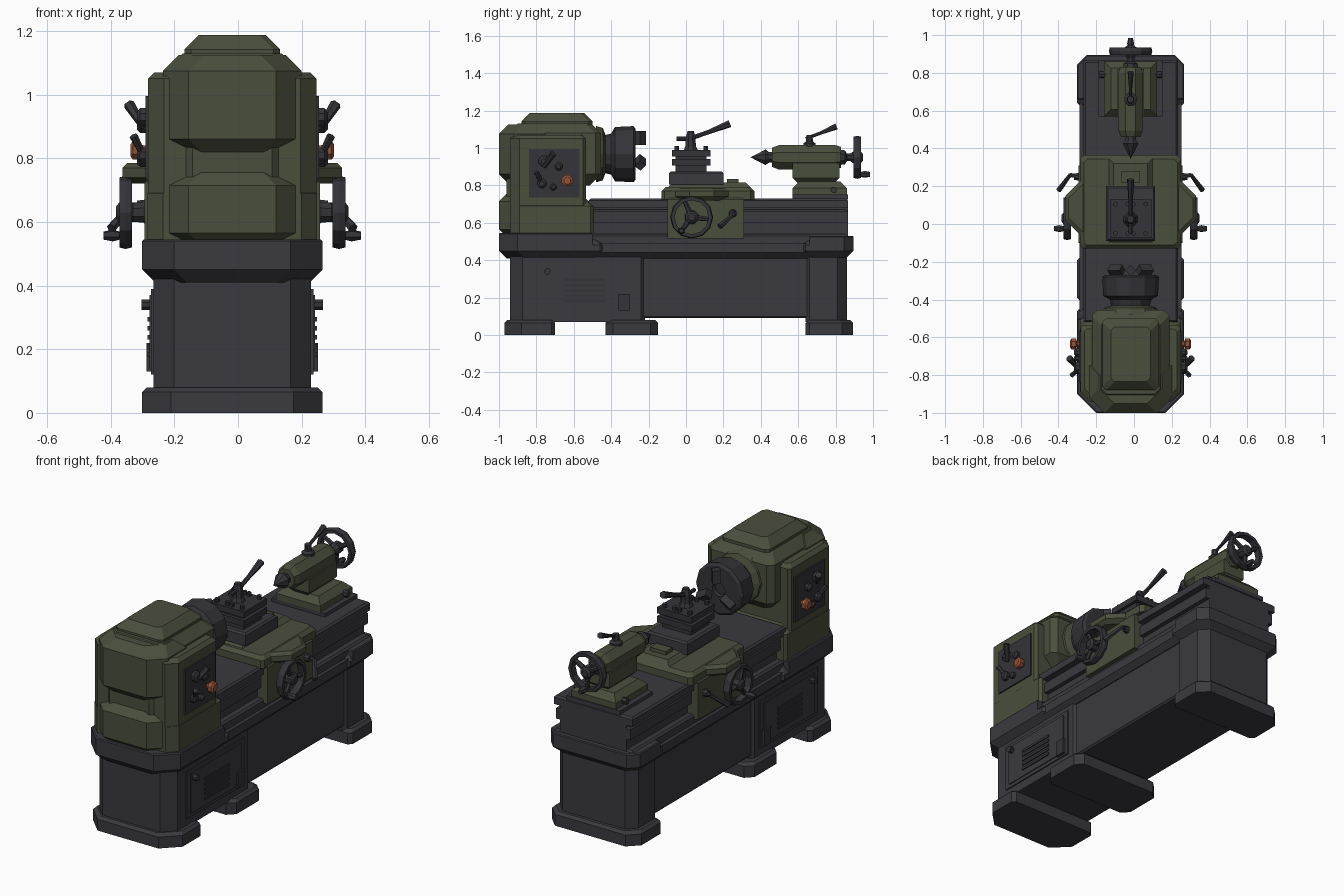
import bpy, bmesh
from math import sin, cos, pi
from mathutils import Vector

cube = bpy.data.objects.get("Cube")
if cube:
    bpy.data.objects.remove(cube, do_unlink=True)

CENTRE_X = -.018   # symmetry plane; all x values below are measured from it
SIDEWAYS, BACKWARD, UPWARD = Vector((1, 0, 0)), Vector((0, 1, 0)), Vector((0, 0, 1))


def material(name, red, green, blue):
    mat = bpy.data.materials.new(name)
    mat.use_nodes = True
    colour = (red, green, blue, 1)
    mat.diffuse_color = colour
    mat.node_tree.nodes["Principled BSDF"].inputs["Base Color"].default_value = colour
    return mat


GREY = material("dark grey paint", .042, .041, .05)
GREEN = material("olive green paint", .068, .077, .045)
STEEL = material("dark steel", .034, .034, .041)
RED = material("orange red knob", .3, .085, .04)


def skin(bm, rings, closed=False):
    """Join equal rings of points into a tube, capped unless closed."""
    rows = [[bm.verts.new(point) for point in ring] for ring in rings]
    count = len(rows[0])
    pairs = list(zip(rows, rows[1:]))
    if closed:
        pairs.append((rows[-1], rows[0]))
    else:
        bm.faces.new(rows[0])
        bm.faces.new(rows[-1])
    for low, high in pairs:
        for i in range(count):
            j = (i + 1) % count
            bm.faces.new((low[i], low[j], high[j], high[i]))


def finish(name, bm, mat, mirror=False):
    bmesh.ops.remove_doubles(bm, verts=bm.verts, dist=.0002)
    bmesh.ops.recalc_face_normals(bm, faces=bm.faces)
    mesh = bpy.data.meshes.new(name)
    bm.to_mesh(mesh)
    bm.free()
    mesh.materials.append(mat)
    part = bpy.data.objects.new(name, mesh)
    part.location.x = CENTRE_X
    bpy.context.collection.objects.link(part)
    if mirror:
        part.modifiers.new("both sides", "MIRROR")


def slab(name, mat, half, front, back, bottom, top,
         bevel_top=0, bevel_bottom=0, cut_front=0, cut_back=0):
    """Symmetric block with cut upright corners and bevelled rims."""
    rings = []
    for z, inset in ((bottom, bevel_bottom), (bottom + bevel_bottom, 0),
                     (top - bevel_top, 0), (top, bevel_top)):
        h, near, far = half - inset, front + inset, back - inset
        side = [(h - cut_front, near), (h, near + cut_front),
                (h, far - cut_back), (h - cut_back, far)]
        rings.append([(x, y, z) for x, y in side] + [(-x, y, z) for x, y in reversed(side)])
    bm = bmesh.new()
    skin(bm, rings)
    finish(name, bm, mat)


def add_turned(bm, origin, axis, profile, sides=8, closed=False):
    """Turn (distance along axis, radius) points around an axis."""
    axis = axis.normalized()
    across = axis.orthogonal().normalized()
    other = axis.cross(across)
    angles = [2 * pi * (i + .5) / sides for i in range(sides)]
    skin(bm, [[Vector(origin) + axis * along + radius * (across * cos(a) + other * sin(a))
               for a in angles] for along, radius in profile], closed)


def turned(name, mat, origin, axis, profile, sides=8, mirror=False):
    bm = bmesh.new()
    add_turned(bm, origin, axis, profile, sides)
    finish(name, bm, mat, mirror)


def add_rod(bm, start, end, thick, tip, sides=6):
    step = Vector(end) - Vector(start)
    add_turned(bm, start, step, [(0, thick), (step.length, tip)], sides)


def lever(name, points, thick, tip, mirror=False):
    """Bent lever whose last stretch swells into a grip."""
    bm = bmesh.new()
    for start, end in zip(points, points[1:]):
        add_rod(bm, start, end, thick, tip if end == points[-1] else thick)
    finish(name, bm, STEEL, mirror)


def handwheel(name, origin, axis, radius, grip, mirror=False):
    """Rim, hub, three spokes and a crank grip at the given angle."""
    origin = Vector(origin)
    inner, edge, wide = radius - .024, radius - .005, .02
    bm = bmesh.new()
    add_turned(bm, origin, axis, [(-wide, inner), (-wide, edge), (0, radius),
                                  (wide, edge), (wide, inner)], 12, closed=True)
    add_turned(bm, origin, axis, [(-.04, .02), (-wide, .034), (wide, .034), (.03, .02)])
    for k in range(3):
        angle = grip + 2 * pi * k / 3
        spoke = (UPWARD * cos(angle) + axis.cross(UPWARD) * sin(angle)) * inner
        add_rod(bm, origin, origin + spoke, .016, .012)
        if k == 0:
            add_turned(bm, origin + spoke, axis, [(0, .008), (.04, .019), (.07, .013)], 6)
    finish(name, bm, STEEL, mirror)


# Feet, cabinets and belly
slab("front_foot", GREY, half=.283, front=-.97, back=-.7, bottom=0, top=.08,
     bevel_top=.015, cut_front=.09, cut_back=.02)
slab("middle_foot", GREY, half=.283, front=-.43, back=-.15, bottom=0, top=.08,
     bevel_top=.015, cut_front=.04, cut_back=.04)
slab("rear_foot", GREY, half=.283, front=.64, back=.893, bottom=0, top=.08,
     bevel_top=.015, cut_front=.02, cut_back=.06)
slab("head_cabinet", GREY, half=.248, front=-.94, back=-.22, bottom=.07, top=.43,
     cut_front=.065, cut_back=.02)
slab("tail_cabinet", GREY, half=.248, front=.64, back=.86, bottom=.07, top=.43,
     cut_front=.02, cut_back=.05)
slab("belly_panel", GREY, half=.235, front=-.25, back=.66, bottom=.09, top=.44, bevel_bottom=.01)

# Chip tray with raised ends
slab("tray_middle", GREY, half=.27, front=-.6, back=.75, bottom=.41, top=.49, bevel_bottom=.03)
slab("tray_head", GREY, half=.283, front=-1, back=-.5, bottom=.41, top=.545,
     bevel_bottom=.04, bevel_top=.005, cut_front=.1)
slab("tray_head_ramp", GREY, half=.283, front=-.7, back=-.44, bottom=.41, top=.54,
     bevel_bottom=.04, bevel_top=.06, cut_back=.02)
slab("tray_tail", GREY, half=.283, front=.66, back=.895, bottom=.41, top=.53,
     bevel_bottom=.04, bevel_top=.005, cut_back=.05)
slab("tray_tail_ramp", GREY, half=.283, front=.62, back=.8, bottom=.41, top=.53,
     bevel_bottom=.04, bevel_top=.05, cut_front=.02)

# Cabinet doors on both sides: frame, panel, louvres, latch, hinge knob
slab("door_frame", GREY, half=.255, front=-.8, back=-.28, bottom=.12, top=.39)
slab("door_panel", GREY, half=.26, front=-.77, back=-.31, bottom=.14, top=.37)
for i in range(5):
    z = .175 + i * .028
    slab("door_louvre", STEEL, half=.266, front=-.65, back=-.43, bottom=z, top=z + .014)
slab("door_latch", STEEL, half=.27, front=-.36, back=-.3, bottom=.13, top=.22)
turned("door_knob", STEEL, (.25, -.74, .34), SIDEWAYS, [(0, .018), (.035, .018)], mirror=True)

# Bed: stacked slideway ledges
for name, half, bottom, top in (("bed_base", .25, .47, .54), ("bed_web", .21, .5, .7),
                                ("bed_ledge", .235, .6, .67), ("bed_slideway", .25, .68, .73)):
    slab(name, GREY, half, -.52, .865, bottom, top, bevel_top=.01)

# Headstock casing, waisted end cover and lid
slab("headstock_body", GREEN, half=.265, front=-.94, back=-.535, bottom=.54, top=1.07,
     bevel_top=.02, cut_front=.05, cut_back=.015)
slab("headstock_skirt", GREEN, half=.267, front=-.94, back=-.495, bottom=.54, top=.73,
     bevel_top=.04, cut_front=.05, cut_back=.015)
slab("end_cover_lower", GREEN, half=.218, front=-1, back=-.8, bottom=.545, top=.76,
     bevel_bottom=.02, bevel_top=.045, cut_front=.08)
slab("end_cover_waist", GREEN, half=.185, front=-.96, back=-.8, bottom=.7, top=.9, cut_front=.06)
slab("end_cover_upper", GREEN, half=.218, front=-1, back=-.75, bottom=.82, top=1.125,
     bevel_bottom=.04, bevel_top=.05, cut_front=.08)
slab("headstock_core", GREEN, half=.205, front=-.95, back=-.455, bottom=.8, top=1.13,
     bevel_bottom=.06, bevel_top=.05, cut_front=.03, cut_back=.03)
slab("headstock_lid", GREEN, half=.15, front=-.88, back=-.5, bottom=1.1, top=1.187,
     bevel_top=.045, cut_front=.02, cut_back=.02)

# Control panels with dials, levers and red knob
slab("control_panel", STEEL, half=.273, front=-.84, back=-.57, bottom=.735, top=.995)
for y, z, radius in ((-.76, .93, .03), (-.77, .81, .026), (-.68, .9, .022), (-.71, .79, .018)):
    turned("panel_dial", STEEL, (.26, y, z), SIDEWAYS,
           [(0, radius), (.03, radius), (.04, radius / 2)], mirror=True)
lever("speed_lever", [(.28, -.76, .9), (.325, -.71, .97)], .012, .018, mirror=True)
lever("feed_selector", [(.28, -.77, .81), (.31, -.8, .87)], .01, .014, mirror=True)
turned("red_knob", RED, (.27, -.635, .825), SIDEWAYS,
       [(0, .016), (.015, .018), (.02, .032), (.042, .032), (.05, .02)], mirror=True)

# Spindle nose and three-jaw chuck
SPINDLE_Z = .967
turned("spindle_nose", GREEN, (0, -.48, SPINDLE_Z), BACKWARD, [(0, .15), (.035, .14), (.05, .1)], 12)
turned("chuck", STEEL, (0, -.44, SPINDLE_Z), BACKWARD,
       [(0, .1), (.04, .11), (.06, .145), (.16, .15), (.17, .135), (.17, .04), (.15, .035)], 12)
bm = bmesh.new()
for k in range(3):
    angle = pi / 2 + 2 * pi * k / 3
    ray = SIDEWAYS * cos(angle) + UPWARD * sin(angle)
    face_centre = Vector((0, -.245, SPINDLE_Z))
    add_rod(bm, face_centre + ray * .05, face_centre + ray * .125, .03, .03, sides=4)
finish("chuck_jaws", bm, STEEL)

# Carriage: saddle with side wings, aprons, wheels and levers
slab("saddle", GREEN, half=.268, front=-.13, back=.365, bottom=.725, top=.79,
     bevel_top=.02, cut_front=.015, cut_back=.02)
slab("saddle_wing", GREEN, half=.345, front=-.06, back=.23, bottom=.72, top=.785,
     bevel_top=.015, bevel_bottom=.02, cut_front=.08, cut_back=.08)
slab("apron", GREEN, half=.275, front=-.1, back=.31, bottom=.515, top=.77, bevel_top=.045)
slab("saddle_riser", GREEN, half=.12, front=-.1, back=.35, bottom=.77, top=.815, bevel_top=.03)
slab("cross_slide_stop", GREEN, half=.05, front=.22, back=.28, bottom=.8, top=.835)
turned("wheel_axle", STEEL, (.26, .03, .63), SIDEWAYS, [(0, .05), (.02, .035), (.07, .03)], mirror=True)
handwheel("carriage_wheel", (.335, .03, .63), SIDEWAYS, radius=.115, grip=2.5, mirror=True)
turned("lever_boss", STEEL, (.26, .25, .65), SIDEWAYS, [(0, .024), (.04, .018)], mirror=True)
lever("feed_lever", [(.27, .25, .65), (.32, .26, .65), (.38, .18, .58)], .011, .016, mirror=True)

# Compound slide and tool post
slab("compound_slide", GREY, half=.13, front=-.09, back=.2, bottom=.805, top=.875, bevel_top=.01)
slab("tool_post_core", STEEL, half=.09, front=-.055, back=.11, bottom=.87, top=.98)
for z in (.905, .955):
    slab("tool_post_plate", STEEL, half=.11, front=-.075, back=.13, bottom=z, top=z + .035)
for y in (-.05, .105):
    for x in (.015, .08):
        turned("tool_bolt", STEEL, (x, y, .98), UPWARD, [(0, .013), (.03, .013)], 6, mirror=True)
turned("post_hub", STEEL, (0, .025, .98), UPWARD, [(0, .045), (.03, .03), (.08, .028), (.11, .018)])
lever("post_lever", [(0, -.05, 1.05), (0, .02, 1.05), (0, .12, 1.085), (0, .235, 1.13)], .012, .02)

# Tailstock
slab("tailstock_clamp", GREY, half=.17, front=.57, back=.865, bottom=.725, top=.75)
slab("tailstock_foot", GREEN, half=.14, front=.57, back=.86, bottom=.745, top=.82, bevel_top=.035)
slab("tailstock_neck", GREEN, half=.07, front=.57, back=.82, bottom=.8, top=.92, bevel_bottom=.04)
TAIL_Z = .95
turned("tailstock_barrel", GREEN, (0, .46, TAIL_Z), BACKWARD,
       [(0, .055), (.035, .07), (.34, .07), (.37, .06)])
turned("dead_centre", STEEL, (0, .345, TAIL_Z), BACKWARD, [(0, 0), (.08, .045), (.1, .03), (.13, .03)])
turned("quill_shaft", STEEL, (0, .82, TAIL_Z), BACKWARD, [(0, .045), (.03, .04), (.04, .022), (.12, .022)])
handwheel("tailstock_wheel", (0, .915, TAIL_Z), BACKWARD, radius=.115, grip=pi)
turned("clamp_hub", STEEL, (0, .66, 1), UPWARD, [(0, .035), (.025, .035), (.035, .02), (.07, .018)])
lever("clamp_lever", [(0, .64, 1.05), (0, .72, 1.08), (0, .805, 1.115)], .009, .017)
turned("side_bolt", STEEL, (.12, .79, .775), SIDEWAYS, [(0, .018), (.045, .018)], 6, mirror=True)
